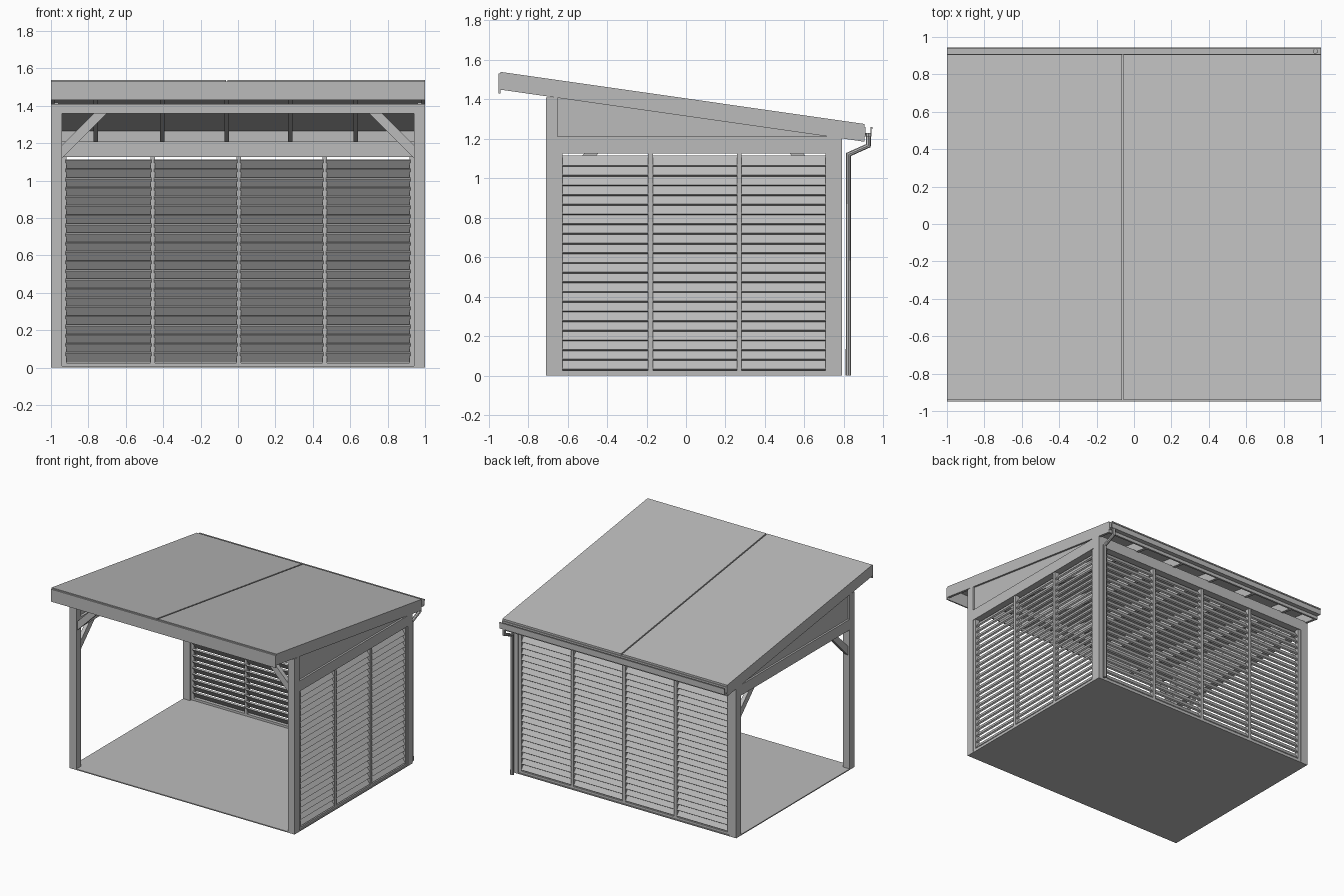
import bpy, bmesh, math

cube = bpy.data.objects.get("Cube")
if cube:
    bpy.data.objects.remove(cube, do_unlink=True)

grey = bpy.data.materials.new("plain_grey")
grey.use_nodes = True
colour = (0.5, 0.5, 0.5, 1)
grey.diffuse_color = colour
grey.node_tree.nodes["Principled BSDF"].inputs["Base Color"].default_value = colour


def add_prism(bm, outline, axis, a, b):
    """Extrude a 2D outline along x (outline is y, z) or y (outline is x, z)."""
    def place(u, v, t):
        return (t, u, v) if axis == "x" else (u, t, v)
    ends = [[bm.verts.new(place(u, v, t)) for u, v in outline] for t in (a, b)]
    bm.faces.new(ends[0])
    bm.faces.new(ends[1][::-1])
    n = len(outline)
    for i in range(n):
        j = (i + 1) % n
        bm.faces.new((ends[0][i], ends[1][i], ends[1][j], ends[0][j]))


def finish(name, bm):
    bmesh.ops.recalc_face_normals(bm, faces=bm.faces)
    mesh = bpy.data.meshes.new(name)
    bm.to_mesh(mesh)
    bm.free()
    mesh.materials.append(grey)
    obj = bpy.data.objects.new(name, mesh)
    bpy.context.collection.objects.link(obj)
    return obj


def prism(name, outline, axis, a, b):
    bm = bmesh.new()
    add_prism(bm, outline, axis, a, b)
    return finish(name, bm)


def box(name, x, y, z):
    outline = [(y[0], z[0]), (y[1], z[0]), (y[1], z[1]), (y[0], z[1])]
    return prism(name, outline, "x", *x)


# Main dimensions
POST = 0.06
FRONT, BACK = -0.71, 0.79
BEAM_LOW, BEAM_TOP = 1.125, 1.21
EAVE_FRONT, EAVE_BACK = -0.94, 0.905


def roof_z(y):
    return 1.54 - 0.143 * (y + 0.95)


def sloped(name, x, y, top, bottom):
    """Beam following the roof, given depths below the roof surface."""
    outline = [(y[0], roof_z(y[0]) - top), (y[1], roof_z(y[1]) - top),
               (y[1], roof_z(y[1]) - bottom), (y[0], roof_z(y[0]) - bottom)]
    return prism(name, outline, "x", *x)


# Floor, posts, side beams and gables
box("floor", (-1, 1), (FRONT, BACK), (0, 0.008))
for side, s in (("left", 1), ("right", -1)):
    outer = sorted((s, s * (1 - POST)))
    box(side + "_front_post", outer, (FRONT, FRONT + POST), (0, 1.36))
    box(side + "_back_post", outer, (BACK - POST, BACK), (0, BEAM_LOW))
    box(side + "_side_beam", outer, (FRONT + POST, BACK - POST), (BEAM_LOW, BEAM_TOP))
    y0, y1 = FRONT + POST, 0.74
    prism(side + "_gable", [(y0, BEAM_TOP), (y1, BEAM_TOP), (y0, roof_z(y0) - 0.08)],
          "x", s * 0.985, s * 0.96)
    sloped(side + "_fascia", sorted((s, s * 0.98)), (EAVE_FRONT, EAVE_BACK), 0.01, 0.09)
    # Diagonal brace under the front beam
    prism(side + "_front_brace",
          [(s * 0.94, 1.12), (s * 0.70, 1.36), (s * 0.77, 1.36), (s * 0.94, 1.19)],
          "y", FRONT + 0.012, FRONT + 0.048)

box("front_beam", (-1, 1), (FRONT, FRONT + POST), (1.36, 1.41))
box("back_beam", (-1, 1), (BACK - POST, BACK), (BEAM_LOW, BEAM_TOP))

# Diagonal braces on the open side
for name, y, d in (("front", FRONT + POST, 1), ("back", BACK - POST, -1)):
    prism("open_side_" + name + "_brace",
          [(y, 0.92), (y + d * 0.205, BEAM_LOW), (y + d * 0.135, BEAM_LOW), (y, 0.99)],
          "x", -0.985, -0.955)

# Roof sheets, rafters and eave boards
sloped("roof_sheet_right", (-1, -0.065), (EAVE_FRONT, EAVE_BACK), 0, 0.01)
sloped("roof_sheet_left", (-0.055, 1), (EAVE_FRONT, EAVE_BACK), 0, 0.01)
for i, x in enumerate((-0.76, -0.405, -0.06, 0.28, 0.63)):
    sloped("rafter_%d" % (i + 1), (x - 0.012, x + 0.012), (EAVE_FRONT, 0.89), 0.01, 0.088)
box("front_fascia", (-1, 1), (-0.95, EAVE_FRONT), (1.43, 1.53))
box("back_fascia", (-1, 1), (0.89, EAVE_BACK), (1.185, 1.265))


# Louvred walls: slats tilt down towards the outside
def louvre_wall(name, axis, start, end, mullions):
    centre = 0.97 if axis == "y" else 0.76
    tilt = math.radians(55)
    c, s = math.cos(tilt), math.sin(tilt)
    half_w, half_t = 0.03, 0.006
    edges = [start] + mullions + [end]
    slats, frame = bmesh.new(), bmesh.new()
    for k in range(22):
        z = 0.055 + k * 0.0491
        outline = [(centre + a * half_w * c + b * half_t * s,
                    z - a * half_w * s + b * half_t * c)
                   for a, b in ((-1, -1), (1, -1), (1, 1), (-1, 1))]
        for a, b in zip(edges, edges[1:]):
            add_prism(slats, outline, axis, a + 0.007, b - 0.007)
    u0, u1 = centre - 0.013, centre + 0.024

    def upright(a, b, z0, z1):
        add_prism(frame, [(u0, z0), (u1, z0), (u1, z1), (u0, z1)], axis, a, b)
    for m in edges:
        upright(m - 0.012, m + 0.012, 0.025, BEAM_LOW)
    upright(start - 0.012, end + 0.012, 0.008, 0.026)
    finish(name + "_slats", slats)
    finish(name + "_frame", frame)


louvre_wall("left_wall", "y", -0.638, 0.718, [-0.18, 0.27])
louvre_wall("back_wall", "x", -0.928, 0.928, [-0.455, 0.003, 0.463])

# Gutter as an open channel
prism("gutter", [(0.905, 1.26), (0.905, 1.21), (0.94, 1.21), (0.94, 1.25), (0.945, 1.25),
                 (0.945, 1.26), (0.935, 1.26), (0.935, 1.215), (0.91, 1.215), (0.91, 1.26)],
      "x", -1, 1)

# Downpipe swept along a bent path
curve = bpy.data.curves.new("downpipe", "CURVE")
curve.dimensions = "3D"
curve.bevel_depth = 0.014
curve.bevel_resolution = 2
curve.use_fill_caps = True
path = [(0.823, 0), (0.823, 1.12), (0.924, 1.165), (0.924, 1.23)]
spline = curve.splines.new("POLY")
spline.points.add(len(path) - 1)
for point, (y, z) in zip(spline.points, path):
    point.co = (0.97, y, z, 1)
curve.materials.append(grey)
pipe = bpy.data.objects.new("downpipe", curve)
bpy.context.collection.objects.link(pipe)
bpy.ops.object.select_all(action="DESELECT")
pipe.select_set(True)
bpy.context.view_layer.objects.active = pipe
bpy.ops.object.convert(target="MESH")
bpy.ops.object.shade_smooth_by_angle()
